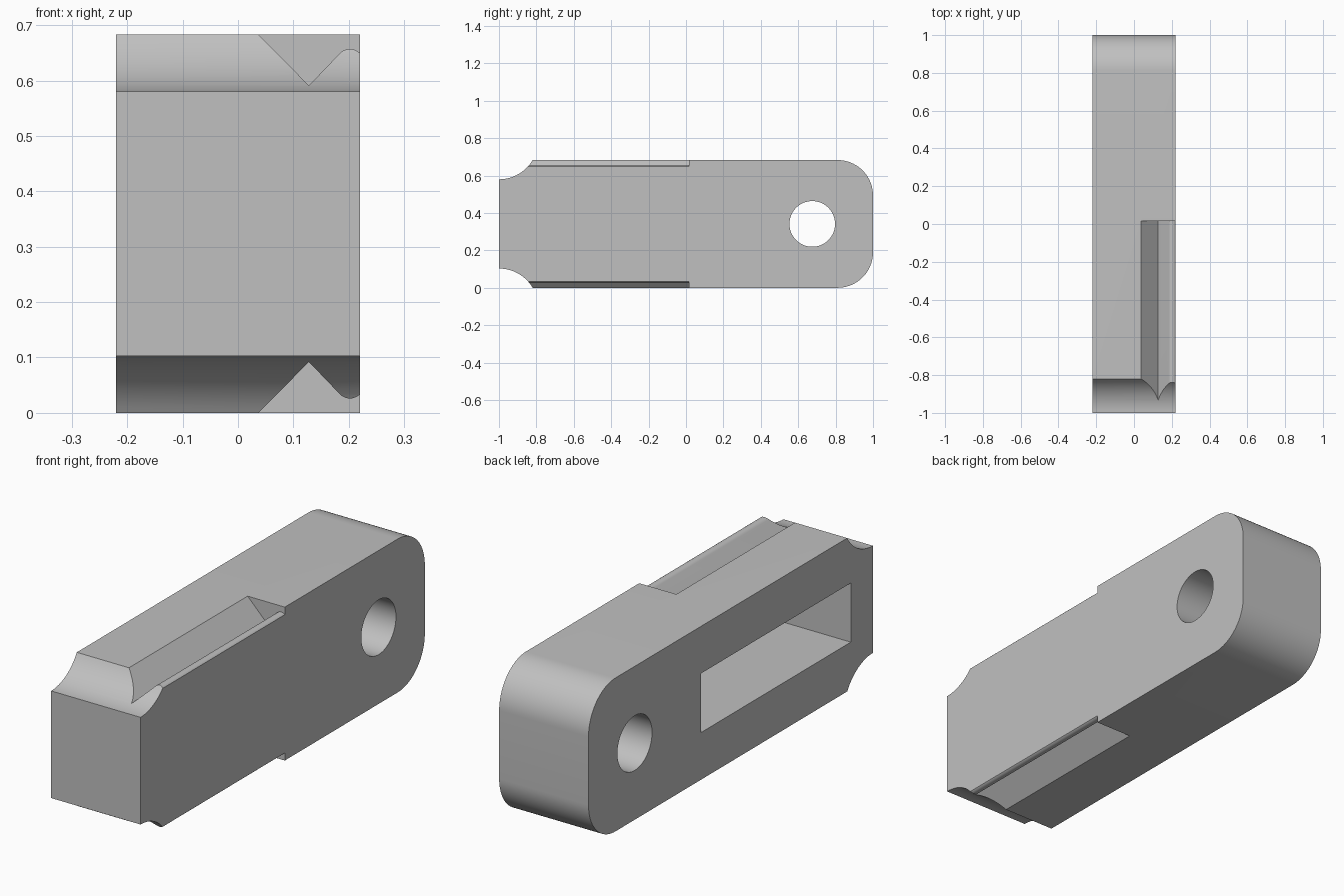
import bpy
from math import sin, cos, radians, pi
from mathutils import Vector

cube = bpy.data.objects.get("Cube")
if cube:
    bpy.data.objects.remove(cube, do_unlink=True)

H, HALF = 0.683, 0.22

grey = bpy.data.materials.new("plain grey")
grey.use_nodes = True
colour = (0.53, 0.53, 0.53, 1)
grey.diffuse_color = colour
grey.node_tree.nodes["Principled BSDF"].inputs["Base Color"].default_value = colour


def arc(cx, cy, r, start, end, steps):
    """Points along an arc, angles in degrees."""
    angles = [radians(start + (end - start) * i / steps) for i in range(steps + 1)]
    return [(cx + r * cos(a), cy + r * sin(a)) for a in angles]


def prism(name, profile, place, lo, hi):
    """Extrude a profile between lo and hi; place maps (u, v, w) to x, y, z."""
    n = len(profile)
    verts = [Vector(place(u, v, w)) for w in (lo, hi) for u, v in profile]
    faces = [list(range(n))[::-1], list(range(n, 2 * n))]
    faces += [[i, (i + 1) % n, n + (i + 1) % n, n + i] for i in range(n)]
    mesh = bpy.data.meshes.new(name)
    mesh.from_pydata(verts, [], faces)
    mesh.materials.append(grey)
    obj = bpy.data.objects.new(name, mesh)
    bpy.context.collection.objects.link(obj)
    # Make the normals point outwards
    bpy.context.view_layer.objects.active = obj
    bpy.ops.object.select_all(action="DESELECT")
    obj.select_set(True)
    bpy.ops.object.mode_set(mode="EDIT")
    bpy.ops.mesh.select_all(action="SELECT")
    bpy.ops.mesh.normals_make_consistent(inside=False)
    bpy.ops.object.mode_set(mode="OBJECT")
    return obj


def along_x(u, v, w):
    return (w, u, v)


def along_y(u, v, w):
    return (u, w, v)


# Block with rounded back corners and scooped front corners
R, SCOOP = 0.19, 0.209
top_scoop = arc(-1, 0.58 + SCOOP, SCOOP, -90, -30.5, 16)
low_scoop = [(y, H - z) for y, z in reversed(top_scoop)]
outline = (low_scoop[::-1][::-1]
           + top_scoop
           + arc(1 - R, H - R, R, 90, 0, 20)
           + arc(1 - R, R, R, 0, -90, 20))
block = prism("block", outline, along_x, -HALF, HALF)

# Round through hole and deep pocket in the right side
hole = prism("hole_cutter", arc(0.675, H / 2, 0.122, 0, 360, 64)[:-1], along_x, -0.5, 0.5)
pocket = prism("pocket_cutter", [(-0.845, 0.21), (0.21, 0.21), (0.21, 0.473), (-0.845, 0.473)],
               along_x, -0.5, 0.14)

# V groove with a rounded lip, cut along the top and mirrored underneath
groove = ([(0.037, H), (0.128, 0.591)]
          + arc(0.202, 0.632, 0.025, 135, 22, 12)
          + [(0.24, 0.625), (0.24, 0.8), (0.037, 0.8)])
mirrored = [(x, H - z) for x, z in groove]
top_groove = prism("top_groove_cutter", groove, along_y, -1.2, 0.015)
low_groove = prism("bottom_groove_cutter", mirrored, along_y, -1.2, 0.015)

# Cut the block
for cutter in (hole, pocket, top_groove, low_groove):
    cut = block.modifiers.new(cutter.name, "BOOLEAN")
    cut.operation = "DIFFERENCE"
    cut.solver = "EXACT"
    cut.object = cutter
    bpy.context.view_layer.objects.active = block
    bpy.ops.object.modifier_apply(modifier=cut.name)
    bpy.data.objects.remove(cutter, do_unlink=True)

bpy.ops.object.select_all(action="DESELECT")
block.select_set(True)
bpy.context.view_layer.objects.active = block
bpy.ops.object.shade_smooth_by_angle(angle=pi / 6)
